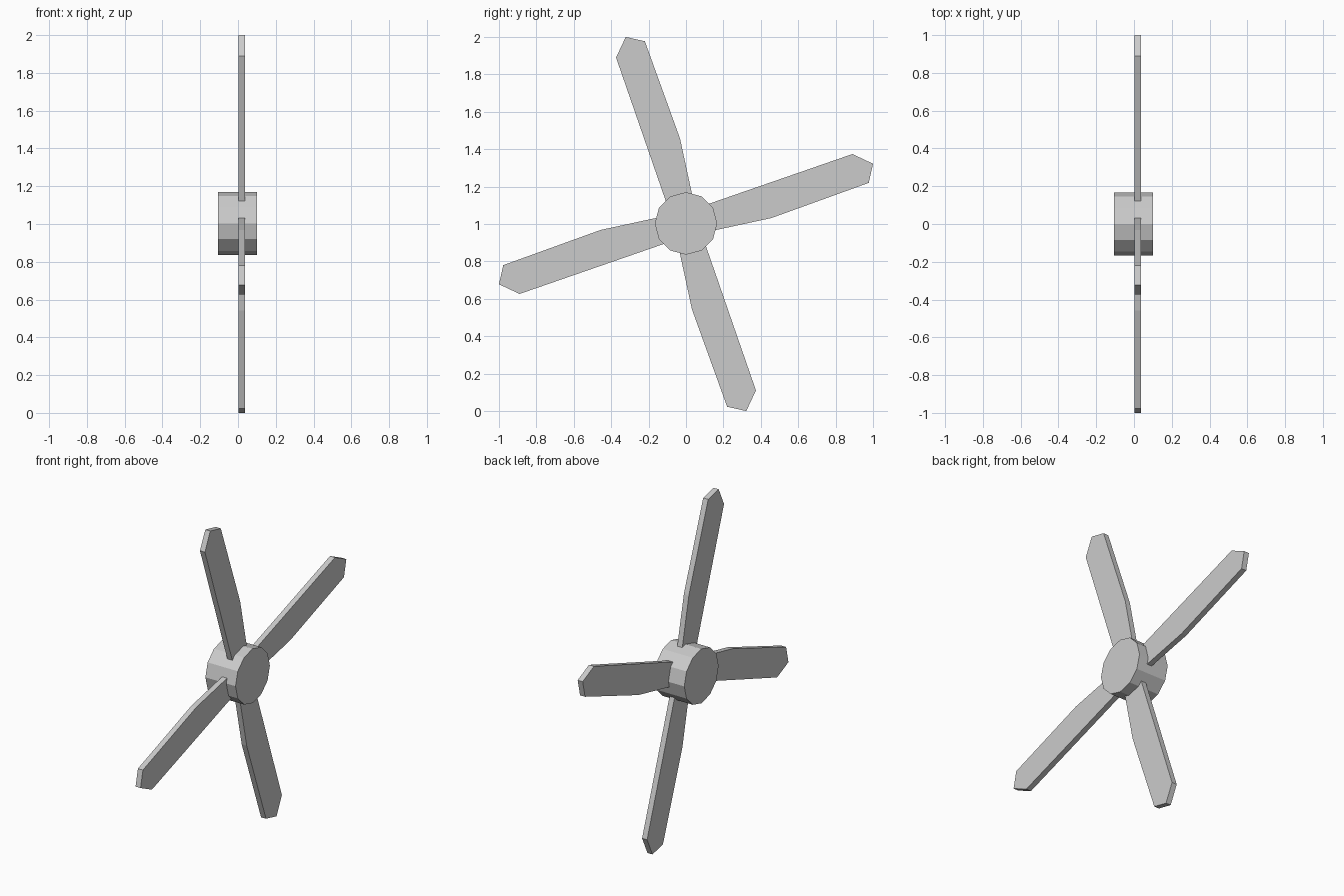
import bpy, bmesh, math

if "Cube" in bpy.data.objects:
    bpy.data.objects.remove(bpy.data.objects["Cube"])

metal = bpy.data.materials.new("plain_grey")
metal.diffuse_color = (0.6, 0.6, 0.6, 1)
metal.use_nodes = True
metal.node_tree.nodes["Principled BSDF"].inputs["Base Color"].default_value = metal.diffuse_color
CENTRE_Z = 1.0


def prism(name, outline, x0, x1):
    """Extrude a (y, z) outline along x between x0 and x1."""
    bm = bmesh.new()
    face = bm.faces.new([bm.verts.new((x0, y, z)) for y, z in outline])
    ext = bmesh.ops.extrude_face_region(bm, geom=[face])
    bmesh.ops.translate(bm, vec=(x1 - x0, 0, 0),
                        verts=[g for g in ext["geom"] if isinstance(g, bmesh.types.BMVert)])
    bmesh.ops.recalc_face_normals(bm, faces=bm.faces)
    mesh = bpy.data.meshes.new(name)
    bm.to_mesh(mesh)
    bm.free()
    mesh.materials.append(metal)
    obj = bpy.data.objects.new(name, mesh)
    bpy.context.collection.objects.link(obj)
    obj.location.z = CENTRE_Z
    return obj


# Twelve-sided hub
R = 0.167
prism("hub", [(R * math.sin(math.tau * i / 12), R * math.cos(math.tau * i / 12) + 0.003)
              for i in range(12)], -0.105, 0.1)

# Four flat blades, each a quarter turn apart, rooted inside the hub
blade = [(-0.083, 0.05), (-0.374, 0.89), (-0.322, 1.0),
         (-0.22, 0.977), (-0.032, 0.457), (0.056, 0.05)]
for i in range(4):
    prism(f"blade_{i + 1}", blade, 0.003, 0.037).rotation_euler.x = i * math.pi / 2
